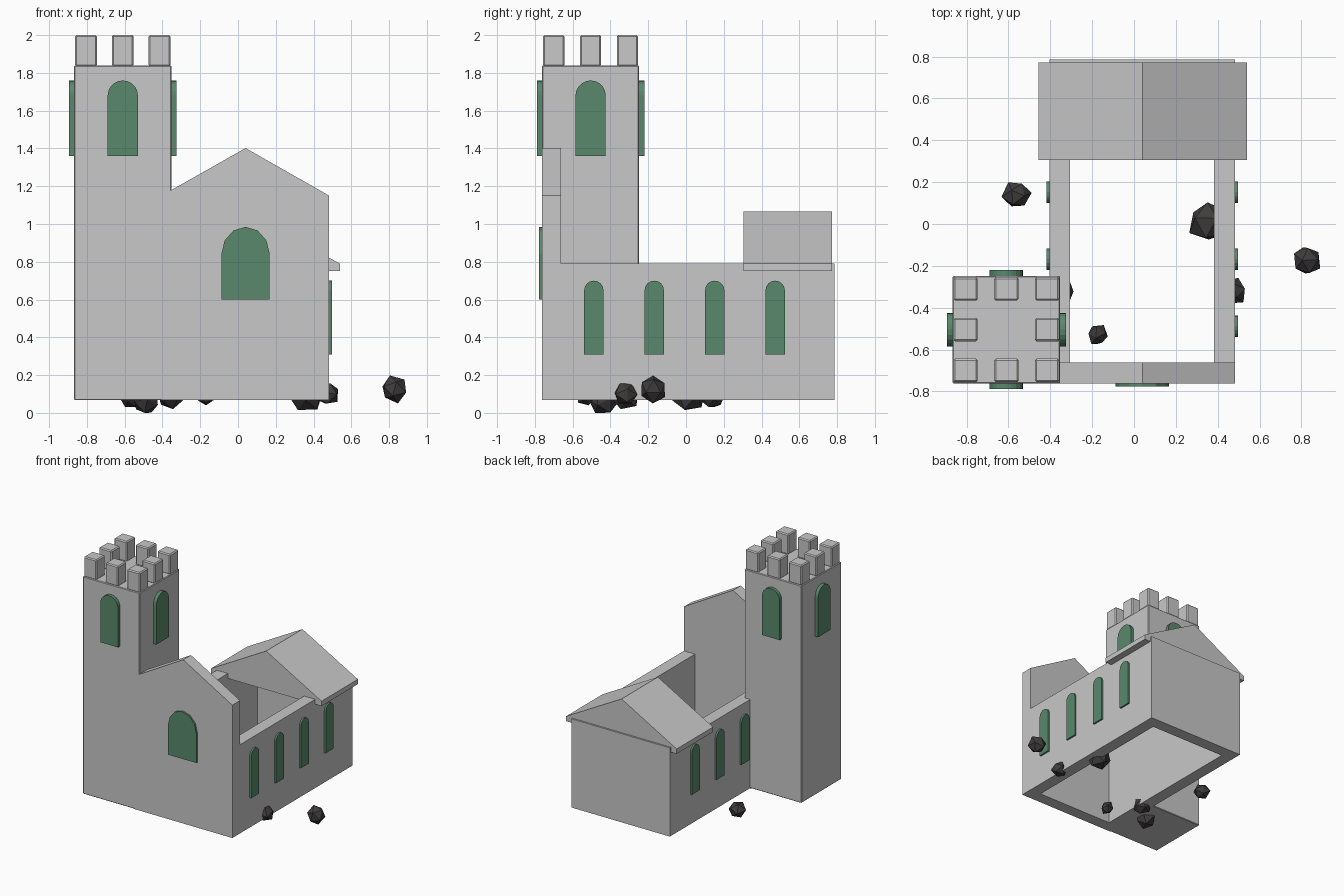
import bpy, bmesh, math, random
from mathutils import Matrix, Vector

random.seed(4)
cube = bpy.data.objects.get("Cube")
if cube:
    bpy.data.objects.remove(cube, do_unlink=True)


def material(name, rgb):
    mat = bpy.data.materials.new(name)
    mat.use_nodes = True
    mat.diffuse_color = (*rgb, 1)
    mat.node_tree.nodes["Principled BSDF"].inputs["Base Color"].default_value = (*rgb, 1)
    return mat


STONE = material("grey stone", (0.58, 0.58, 0.58))
GLASS = material("green glass", (0.1, 0.25, 0.15))
ROCK = material("dark rock", (0.05, 0.045, 0.045))


def finish(bm, name, mat, bevel=0):
    bmesh.ops.recalc_face_normals(bm, faces=bm.faces)
    mesh = bpy.data.meshes.new(name)
    bm.to_mesh(mesh)
    bm.free()
    mesh.materials.append(mat)
    ob = bpy.data.objects.new(name, mesh)
    bpy.context.collection.objects.link(ob)
    if bevel:
        mod = ob.modifiers.new("soft edges", "BEVEL")
        mod.width, mod.segments = bevel, 1
    return ob


def prism(name, outline, axis, lo, hi, mat, bevel=0):
    """Extrude a 2D outline along an axis from lo to hi."""
    place = {"x": lambda a, b: (lo, a, b),
             "y": lambda a, b: (a, lo, b),
             "z": lambda a, b: (a, b, lo)}[axis]
    bm = bmesh.new()
    face = bm.faces.new([bm.verts.new(place(a, b)) for a, b in outline])
    new = bmesh.ops.extrude_face_region(bm, geom=[face])["geom"]
    step = Vector([(hi - lo) * (axis == k) for k in "xyz"])
    bmesh.ops.translate(bm, vec=step, verts=[v for v in new if isinstance(v, bmesh.types.BMVert)])
    return finish(bm, name, mat, bevel)


def rect(x0, x1, y0, y1):
    return [(x0, y0), (x1, y0), (x1, y1), (x0, y1)]


def arch(c, half, sill, spring, top, steps):
    """Round-headed window outline."""
    pts = [(c - half, sill), (c + half, sill)]
    for i in range(steps + 1):
        t = math.pi * i / steps
        pts.append((c + half * math.cos(t), spring + (top - spring) * math.sin(t)))
    return pts


# Nave: side walls and back wall as one U-shaped footprint, open above and below
BASE, EAVE = 0.067, 0.79
L, R, MID = -0.405, 0.483, 0.04
FRONT, BACK, T = -0.763, 0.787, 0.1
prism("nave_walls", [(L, FRONT + T), (L, BACK), (R, BACK), (R, FRONT + T),
                     (R - T, FRONT + T), (R - T, BACK - T), (L + T, BACK - T), (L + T, FRONT + T)],
      "z", BASE, EAVE, STONE)

# Front gable wall
prism("front_gable_wall", [(L, BASE), (R, BASE), (R, 1.15), (MID, 1.402), (L, 1.15)],
      "y", FRONT, FRONT + T, STONE)

# Surviving roof section over the rear
prism("rear_roof", [(-0.457, 0.75), (0.54, 0.75), (0.54, 0.79), (MID, 1.065), (-0.457, 0.79)],
      "y", 0.305, 0.773, STONE)

# Tower and battlements
TX, TY, HALF = -0.61, -0.505, 0.257
prism("tower", rect(TX - HALF, TX + HALF, TY - HALF, TY + HALF), "z", BASE, 1.84, STONE, 0.005)
for i in (-1, 0, 1):
    for j in (-1, 0, 1):
        if i or j:
            x, y = TX + i * 0.195, TY + j * 0.195
            prism("battlement", rect(x - 0.058, x + 0.058, y - 0.056, y + 0.056),
                  "z", 1.835, 2.0, STONE, 0.008)

# Tower windows, one on each face
for axis, c, across in (("y", TX, TY), ("x", TY, TX)):
    for side in (-1, 1):
        prism("tower_window", arch(c, 0.08, 1.36, 1.68, 1.76, 10), axis,
              across + side * (HALF - 0.02), across + side * (HALF + 0.027), GLASS)

# Large front window
prism("front_window", arch(MID, 0.128, 0.6, 0.84, 0.985, 6), "y", FRONT - 0.014, FRONT + 0.02, GLASS)

# Nave side windows; the front left bay is taken by the tower
for k in range(4):
    y = -0.488 + k * 0.32
    outline = arch(y, 0.051, 0.31, 0.65, 0.7, 8)
    prism("right_wall_window", outline, "x", R - 0.02, R + 0.014, GLASS)
    if k:
        prism("left_wall_window", outline, "x", L - 0.014, L + 0.02, GLASS)

# Scattered rocks: x, y, lowest point, radius
for x, y, low, r in ((-0.56, 0.14, 0.03, 0.07), (0.355, 0.01, 0.015, 0.1),
                     (0.825, -0.175, 0.05, 0.073), (0.475, -0.32, 0.05, 0.07),
                     (-0.355, -0.325, 0.02, 0.08), (-0.175, -0.53, 0.04, 0.053),
                     (-0.49, -0.44, 0.0, 0.085)):
    bm = bmesh.new()
    bmesh.ops.create_icosphere(bm, subdivisions=1, radius=r)
    turn = Matrix.Rotation(random.uniform(0, 6), 3, "Z") @ Matrix.Rotation(random.uniform(0, 6), 3, "X")
    for v in bm.verts:
        v.co = turn @ v.co * random.uniform(0.85, 1.08)
    lowest = min(v.co.z for v in bm.verts)
    bmesh.ops.translate(bm, vec=(x, y, low - lowest), verts=bm.verts)
    finish(bm, "rock", ROCK)
